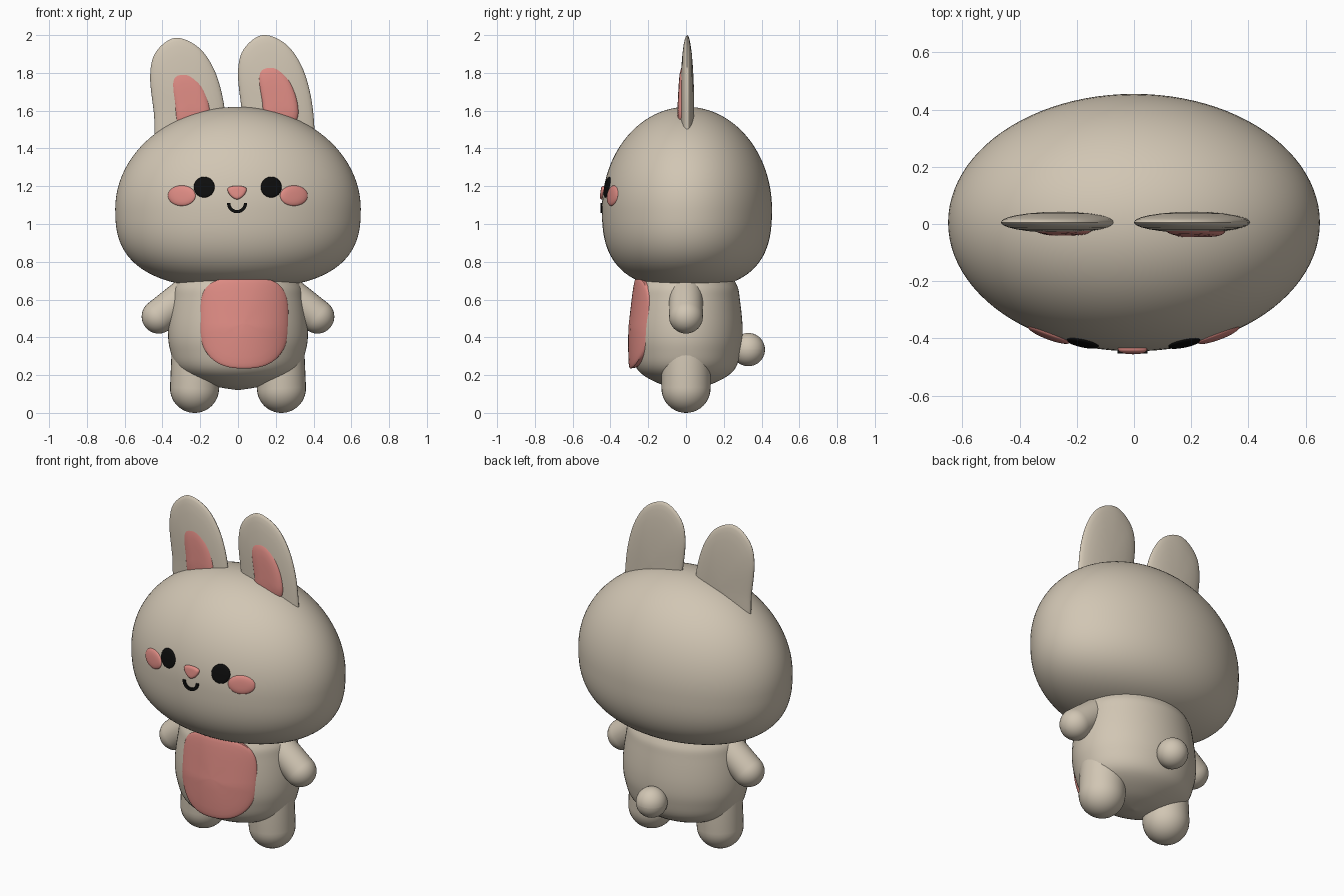
import bpy, bmesh, math
from mathutils import Vector

if "Cube" in bpy.data.objects:
    bpy.data.objects.remove(bpy.data.objects["Cube"])


def material(name, rgb):
    m = bpy.data.materials.new(name)
    m.diffuse_color = (*rgb, 1)
    m.use_nodes = True
    m.node_tree.nodes["Principled BSDF"].inputs["Base Color"].default_value = m.diffuse_color
    return m


FUR = material("warm_beige", (0.64, 0.565, 0.455))
PINK = material("soft_pink", (0.73, 0.26, 0.23))
BLACK = material("black", (0.004, 0.004, 0.004))


def loft(name, rings, mat):
    """Skin a list of closed rings and cap both ends."""
    bm = bmesh.new()
    vr = [[bm.verts.new(p) for p in ring] for ring in rings]
    for a, b in zip(vr, vr[1:]):
        n = len(a)
        for i in range(n):
            j = (i + 1) % n
            bm.faces.new((a[i], a[j], b[j], b[i]))
    bm.faces.new(vr[0])
    bm.faces.new(vr[-1])
    bmesh.ops.recalc_face_normals(bm, faces=bm.faces)
    me = bpy.data.meshes.new(name)
    bm.to_mesh(me)
    bm.free()
    me.polygons.foreach_set("use_smooth", [True] * len(me.polygons))
    me.set_sharp_from_angle(angle=math.radians(50))
    me.materials.append(mat)
    ob = bpy.data.objects.new(name, me)
    bpy.context.collection.objects.link(ob)
    return ob


def spline(pts, closed=False, n=6):
    """Catmull-Rom curve through 2D points."""
    k, out = len(pts), []
    P = [Vector(p) for p in pts]
    get = (lambda i: P[i % k]) if closed else (lambda i: P[min(max(i, 0), k - 1)])
    for i in range(k if closed else k - 1):
        a, b, c, d = get(i - 1), get(i), get(i + 1), get(i + 2)
        for s in range(n):
            t = s / n
            out.append(0.5 * (2 * b + (c - a) * t + (2 * a - 5 * b + 4 * c - d) * t * t
                              + (3 * b - a - 3 * c + d) * t ** 3))
    if not closed:
        out.append(P[-1])
    return out


def lathe(name, profile, mat, sy=1.0, cy=0.0, n=64):
    rings = [[(max(r, 0.001) * math.cos(2 * math.pi * i / n),
               cy + sy * max(r, 0.001) * math.sin(2 * math.pi * i / n), z)
              for i in range(n)] for r, z in profile]
    return loft(name, rings, mat)


def capsule(name, a, b, r, mat):
    a, b = Vector(a), Vector(b)
    L = (b - a).length
    arc = [math.pi / 2 * i / 10 for i in range(11)]
    prof = [(r * math.sin(t), -r * math.cos(t)) for t in arc]
    prof += [(r * math.cos(t), L + r * math.sin(t)) for t in arc]
    ob = lathe(name, prof, mat, n=32)
    ob.location = a
    if L > 0:
        ob.rotation_euler = (b - a).to_track_quat('Z', 'Y').to_euler()
    return ob


def pad(name, outline, centre, surf, front, back, p, mat):
    """Cushion following y = surf(x, z), bulging to the front and back."""
    c = Vector(centre)
    S = [0.04, 0.3, 0.55, 0.75, 0.88, 0.95, 0.985]

    def ring(s, h):
        out = []
        for q in outline:
            v = c + (Vector(q) - c) * s
            out.append((v.x, surf(v.x, v.y) + h * math.sqrt(1 - s ** p), v.y))
        return out
    rings = [ring(s, -front) for s in S] + [ring(1, 0)] + [ring(s, back) for s in S[::-1]]
    return loft(name, rings, mat)


def ellipse(cx, cz, rx, rz, n=40):
    return [(cx + rx * math.cos(2 * math.pi * i / n), cz + rz * math.sin(2 * math.pi * i / n))
            for i in range(n)]


# Head: round dome above, fuller and flatter below
HZ = 1.08


def head_y(x, z):
    return 0.005 - 0.45 * math.sqrt(max(0, 1 - (x / 0.65) ** 2 - ((z - HZ) / 0.54) ** 2))


head = []
for i in range(49):
    t = -math.pi / 2 + math.pi * i / 48
    c, s = math.cos(t), math.sin(t)
    if s < 0:
        e = 2 / 2.65
        head.append((0.65 * abs(c) ** e, HZ - 0.42 * abs(s) ** e))
    else:
        head.append((0.65 * abs(c), HZ + 0.54 * s))
lathe("head", head, FUR, 0.45 / 0.65, 0.005, 96)

# Body
lathe("body", spline([(0, .12), (.16, .15), (.31, .222), (.36, .335), (.37, .45),
                      (.352, .6), (.33, .68), (.25, .76), (0, .8)]), FUR, 0.81)

# Arms and legs
for side, sx in (("left", -1), ("right", 1)):
    capsule(side + "_arm", (sx * .42, 0, .51), (sx * .25, 0, .645), .09, FUR)
    capsule(side + "_leg", (sx * .23, 0, .13), (sx * .22, 0, .36), .13, FUR)

# Tail
capsule("tail", (0, .33, .335), (0, .33, .335001), .088, FUR)

# Belly patch
belly = []
for i in range(64):
    t = 2 * math.pi * i / 64
    c, s = math.cos(t), math.sin(t)
    e = 2 / (2.5 if s < 0 else 3.5)
    belly.append((0.032 + 0.235 * math.copysign(abs(c) ** e, c),
                  0.475 + 0.24 * math.copysign(abs(s) ** e, s)))
pad("belly_patch", belly, (.032, .475),
    lambda x, z: -(0.296 - 0.12 * max(0, z - .45)) * math.sqrt(1 - (x / .37) ** 2),
    0.01, 0.07, 8, PINK)

# Ears: the same leaning shape twice, with pink inner pads
EAR = [(.045, 1.4), (.02, 1.6), (0, 1.8), (.03, 1.925), (.13, 2.0), (.25, 1.955),
       (.335, 1.84), (.385, 1.68), (.405, 1.5), (.40, 1.4), (.22, 1.37)]
INNER = [(.15, 1.52), (.125, 1.65), (.105, 1.78), (.13, 1.836), (.2, 1.838), (.275, 1.76),
         (.315, 1.645), (.312, 1.55), (.24, 1.5)]
for side, dx, dz, y in (("left", -.465, -.015, -.014), ("right", 0, 0, -.02)):
    move = lambda pts: [(x + dx, z + dz) for x, z in pts]
    pad(side + "_ear", spline(move(EAR), True), (.21 + dx, 1.62 + dz),
        lambda x, z: 0.006, .037, .037, 2, FUR)
    pad(side + "_inner_ear", spline(move(INNER), True), (.21 + dx, 1.66 + dz),
        lambda x, z: y - 0.05 * (1.6 - z if z > 1.6 else 0), .026, .01, 5, PINK)

# Eyes and cheeks
for side, ex, cx in (("left", -.179, -.298), ("right", .176, .296)):
    pad(side + "_eye", ellipse(ex, 1.195, .055, .055), (ex, 1.195), head_y, .009, .005, 10, BLACK)
    pad(side + "_cheek", ellipse(cx, 1.15, .073, .054), (cx, 1.15), head_y, .012, .005, 4, PINK)

# Nose
pad("nose", spline([(-.056, 1.185), (-.03, 1.2), (.02, 1.2), (.046, 1.185), (.03, 1.15),
                    (-.005, 1.13), (-.04, 1.15)], True), (-.005, 1.17), head_y, .014, .005, 8, PINK)

# Mouth: thin curved strip
mouth = []
for i in range(21):
    t = math.pi + math.pi * i / 20
    ring = []
    for r, d in ((.036, -.009), (.053, -.009), (.053, 0), (.036, 0)):
        x, z = -.005 + r * math.cos(t), 1.11 + r * math.sin(t)
        ring.append((x, head_y(x, z) + d, z))
    mouth.append(ring)
loft("mouth", mouth, BLACK)
